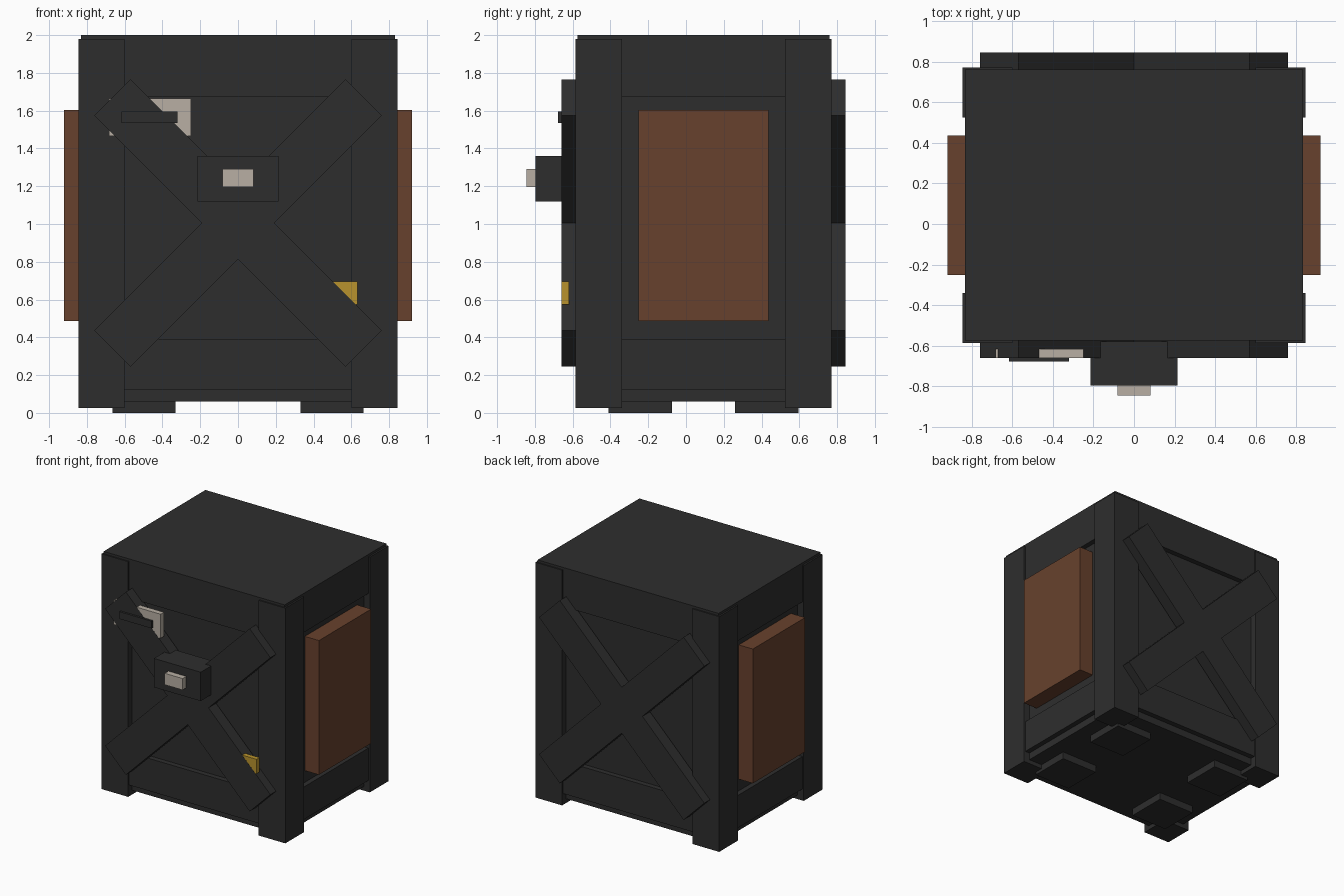
import bpy, bmesh, math
from mathutils import Matrix

if "Cube" in bpy.data.objects:
    bpy.data.objects.remove(bpy.data.objects["Cube"])

YC = 0.0925  # middle of the crate body in y (the latch sticks out in front)


def material(name, rgb):
    m = bpy.data.materials.new(name)
    m.diffuse_color = (*rgb, 1)
    m.use_nodes = True
    m.node_tree.nodes["Principled BSDF"].inputs["Base Color"].default_value = m.diffuse_color
    return m


DARK = material("charcoal", (0.027, 0.027, 0.027))
BROWN = material("rust_brown", (0.137, 0.053, 0.026))
PALE = material("pale_grey", (0.48, 0.43, 0.37))
YELLOW = material("mustard", (0.48, 0.29, 0.026))


def add_object(name, bm, mat):
    bmesh.ops.recalc_face_normals(bm, faces=bm.faces)
    me = bpy.data.meshes.new(name)
    bm.to_mesh(me)
    bm.free()
    me.materials.append(mat)
    ob = bpy.data.objects.new(name, me)
    bpy.context.collection.objects.link(ob)
    return ob


def box(name, x, y, z, mat=DARK):
    """Box from (min, max) ranges on each axis."""
    bm = bmesh.new()
    mid = [(a + b) / 2 for a, b in (x, y, z)]
    size = [b - a for a, b in (x, y, z)]
    bmesh.ops.create_cube(bm, size=1, matrix=Matrix.Translation(mid) @ Matrix.Diagonal((*size, 1)))
    return add_object(name, bm, mat)


def span(centre, half):
    return (centre - half, centre + half)


def cross_brace(name, y0, y1):
    """X-shaped brace: a plus outline turned 45 degrees and extruded."""
    h, w = 0.94, 0.135  # half length and half width of each bar
    quarter = [(w, w), (w, h), (-w, h)]
    c, s = math.cos(math.pi / 4), math.sin(math.pi / 4)
    bm = bmesh.new()
    verts = []
    for _ in range(4):
        for u, v in quarter:
            verts.append(bm.verts.new((u * c - v * s, y0, 1.005 + u * s + v * c)))
        quarter = [(-v, u) for u, v in quarter]
    face = bm.faces.new(verts)
    ext = bmesh.ops.extrude_face_region(bm, geom=[face])
    moved = [g for g in ext["geom"] if isinstance(g, bmesh.types.BMVert)]
    bmesh.ops.translate(bm, verts=moved, vec=(0, y1 - y0, 0))
    return add_object(name, bm, DARK)


# Crate body: recessed core, lid and lower rail
box("core", span(0, 0.79), span(YC, 0.625), (0.06, 1.9))
box("lid", span(0, 0.832), span(YC, 0.668), (1.675, 2.0))
box("lower_rail", span(0, 0.832), span(YC, 0.668), (0.12, 0.39))

# Corner posts, feet and side panels
for sx, side in ((-1, "left"), (1, "right")):
    for sy, end in ((-1, "front"), (1, "back")):
        box(f"{end}_{side}_post", span(sx * 0.7225, 0.1225),
            span(YC + sy * 0.555, 0.123), (0.025, 1.98))
        box(f"{end}_{side}_foot", span(sx * 0.4975, 0.1675),
            span(YC + sy * 0.335, 0.1675), (0, 0.08))
    box(f"{side}_side_panel", span(sx * 0.845, 0.075), span(YC, 0.343), (0.487, 1.603), BROWN)

# Cross braces on front and back
cross_brace("front_brace", -0.66, -0.56)
cross_brace("back_brace", 0.745, 0.845)

# Latch with its pale button
box("latch", span(0, 0.215), (-0.797, -0.58), (1.12, 1.36))
box("latch_button", span(0, 0.082), (-0.845, -0.78), (1.195, 1.29), PALE)

# Label with dark bar, and the warning tag, set into the front brace
box("label", (-0.683, -0.25), (-0.6595, -0.615), (1.465, 1.665), PALE)
box("label_bar", (-0.617, -0.32), (-0.677, -0.655), (1.535, 1.595))
box("warning_tag", (0.365, 0.632), (-0.6595, -0.62), (0.575, 0.695), YELLOW)
